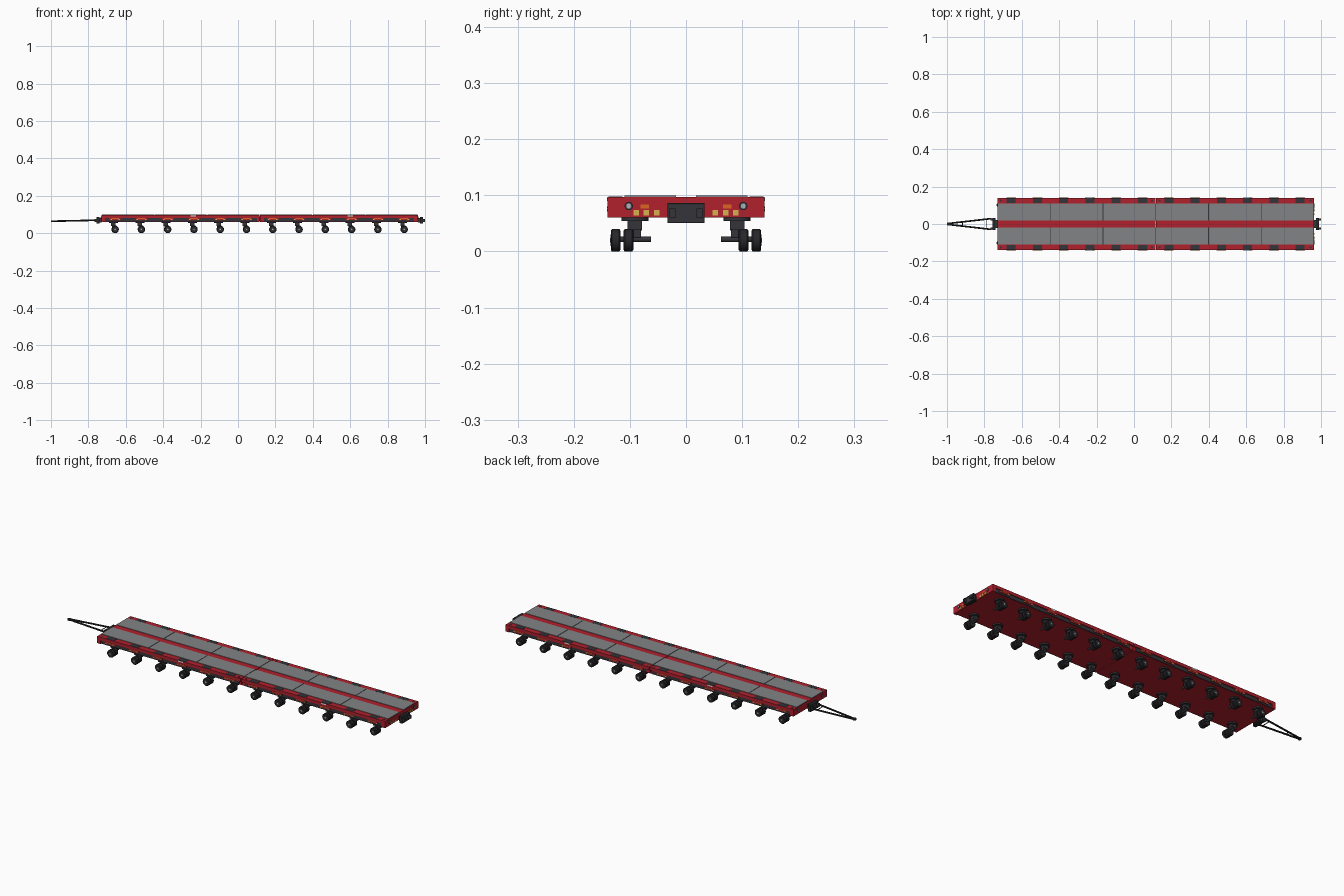
import bpy, bmesh, math
from mathutils import Vector, Matrix

if "Cube" in bpy.data.objects:
    bpy.data.objects.remove(bpy.data.objects["Cube"])


def material(name, r, g, b):
    m = bpy.data.materials.new(name)
    m.use_nodes = True
    m.diffuse_color = (r, g, b, 1)
    m.node_tree.nodes["Principled BSDF"].inputs["Base Color"].default_value = (r, g, b, 1)
    return m


RED = material("red paint", 0.44, 0.015, 0.027)
GREY = material("grey deck", 0.22, 0.23, 0.235)
DARK = material("dark steel", 0.035, 0.035, 0.041)
TYRE = material("black rubber", 0.02, 0.02, 0.023)
STEEL = material("light steel", 0.45, 0.45, 0.46)
YELLOW = material("yellow reflector", 0.68, 0.44, 0.08)
ORANGE = material("orange lamp", 0.72, 0.13, 0.015)
WHITE = material("white marking", 0.8, 0.8, 0.78)

# Overall layout
BACK, FRONT, JOINT = -0.73, 0.962, 0.116
HALF, TOP, BASE = 0.14, 0.097, 0.061
AXLES, PITCH, FIRST = 12, 0.1405, -0.657


def box(bm, x0, x1, y0, y1, z0, z1):
    size = Matrix.Diagonal((x1 - x0, y1 - y0, z1 - z0, 1))
    centre = Matrix.Translation(((x0 + x1) / 2, (y0 + y1) / 2, (z0 + z1) / 2))
    bmesh.ops.create_cube(bm, size=1, matrix=centre @ size)


def rod(bm, a, b, radius, radius2=None, sides=16):
    a, b = Vector(a), Vector(b)
    turn = (b - a).to_track_quat("Z", "Y").to_matrix().to_4x4()
    bmesh.ops.create_cone(bm, cap_ends=True, segments=sides, radius1=radius,
                          radius2=radius if radius2 is None else radius2,
                          depth=(b - a).length,
                          matrix=Matrix.Translation((a + b) / 2) @ turn)


def finish(name, bm, mat, mirror=False, count=1, smooth=False):
    mesh = bpy.data.meshes.new(name)
    bm.to_mesh(mesh)
    bm.free()
    mesh.materials.append(mat)
    ob = bpy.data.objects.new(name, mesh)
    bpy.context.collection.objects.link(ob)
    if smooth:
        bpy.ops.object.select_all(action="DESELECT")
        ob.select_set(True)
        bpy.context.view_layer.objects.active = ob
        bpy.ops.object.shade_smooth_by_angle(angle=math.radians(35))
    if mirror:
        mod = ob.modifiers.new("mirror", "MIRROR")
        mod.use_axis = (False, True, False)
    if count > 1:
        mod = ob.modifiers.new("repeat", "ARRAY")
        mod.count = count
        mod.use_relative_offset = False
        mod.use_constant_offset = True
        mod.constant_offset_displace = (PITCH, 0, 0)
    return ob


# Two platform modules: top slab, recessed underbody and full-height end beams
modules = [(BACK, JOINT - 0.002), (JOINT + 0.002, FRONT)]
bm = bmesh.new()
for x0, x1 in modules:
    box(bm, x0, x1, -HALF, HALF, 0.081, TOP)
    box(bm, x0, x1, -0.133, 0.133, BASE, 0.082)
for x0 in (BACK, FRONT - 0.02):
    box(bm, x0, x0 + 0.02, -HALF, HALF, BASE, TOP)
finish("platform_modules", bm, RED)

bm = bmesh.new()
for x0, x1 in modules:
    box(bm, x0 + 0.02, x1 - 0.012, 0.13, 0.136, 0.062, 0.081)
finish("side_webs", bm, DARK, mirror=True)

# Joint pins between the modules
bm = bmesh.new()
for y in (0.03, 0.09):
    box(bm, JOINT - 0.01, JOINT + 0.01, y - 0.008, y + 0.008, 0.065, 0.09)
finish("module_joints", bm, DARK, mirror=True)

# Grey deck plates, with dark seams showing between them
bm = bmesh.new()
panel = (FRONT - BACK) / 6
for i in range(6):
    x = BACK + i * panel
    box(bm, x + 0.002, x + panel - 0.002, 0.0175, 0.11, TOP, TOP + 0.0025)
finish("deck_plates", bm, GREY, mirror=True)
bm = bmesh.new()
for i in range(1, 6):
    x = BACK + i * panel
    box(bm, x - 0.002, x + 0.002, 0.0175, 0.11, TOP, TOP + 0.001)
finish("deck_seams", bm, DARK, mirror=True)

# Dark grip pads along the deck edges
bm = bmesh.new()
box(bm, FIRST - 0.024, FIRST + 0.024, 0.113, 0.1385, TOP, TOP + 0.001)
finish("edge_pads", bm, DARK, mirror=True, count=AXLES)

# Lashing points in the module corners
bm = bmesh.new()
for x0, x1 in modules:
    for x in (x0 + 0.018, x1 - 0.018):
        rod(bm, (x, 0.125, TOP), (x, 0.125, TOP + 0.001), 0.006)
finish("lashing_points", bm, DARK, mirror=True)

# Side marker boards, reflectors and lamps above each axle
bm = bmesh.new()
box(bm, FIRST - 0.03, FIRST + 0.03, 0.135, 0.139, 0.07, 0.082)
finish("marker_boards", bm, RED, mirror=True, count=AXLES)
bm = bmesh.new()
box(bm, FIRST - 0.02, FIRST + 0.02, 0.137, 0.1405, 0.077, 0.0805)
finish("marker_lamps", bm, ORANGE, mirror=True, count=AXLES)
bm = bmesh.new()
for dx in (-0.022, 0.022):
    box(bm, FIRST + dx - 0.004, FIRST + dx + 0.004, 0.137, 0.1405, 0.071, 0.0755)
finish("side_reflectors", bm, YELLOW, mirror=True, count=AXLES)
bm = bmesh.new()
for x in (-0.24, 0.6):
    box(bm, x - 0.015, x + 0.015, HALF - 0.001, HALF + 0.0005, 0.09, 0.096)
finish("white_side_plates", bm, WHITE, mirror=True)

# Lamps on the end beams
lamp_rims, lamp_lenses = bmesh.new(), bmesh.new()
for x, s in ((BACK, -1), (FRONT, 1)):
    rod(lamp_rims, (x, 0.102, 0.081), (x + s * 0.003, 0.102, 0.081), 0.0075)
    rod(lamp_lenses, (x, 0.102, 0.081), (x + s * 0.004, 0.102, 0.081), 0.0045)
finish("lamp_rims", lamp_rims, DARK, mirror=True)
finish("lamp_lenses", lamp_lenses, STEEL, mirror=True)
bm = bmesh.new()
for y in (0.052, 0.071, 0.089):
    box(bm, FRONT, FRONT + 0.002, y - 0.0048, y + 0.0048, 0.064, 0.074)
finish("end_reflectors", bm, YELLOW, mirror=True)
bm = bmesh.new()
box(bm, FRONT, FRONT + 0.002, 0.066, 0.081, 0.0765, 0.0835)
finish("end_lamps", bm, ORANGE, mirror=True)

# Couplers at both ends: mounting block, face plate and rim
block, rim = bmesh.new(), bmesh.new()
for x, s in ((BACK, -1), (FRONT, 1)):
    def span(a, b):
        return sorted((x + s * a, x + s * b))
    box(block, *span(0, 0.014), -0.022, 0.022, 0.056, 0.082)
    box(block, *span(0.012, 0.024), -0.032, 0.032, 0.052, 0.085)
    for y in (-0.024, 0.024):
        box(block, *span(0.024, 0.038), y - 0.005, y + 0.005, 0.06, 0.077)
    for z in (0.051, 0.084):
        box(rim, *span(0.010, 0.026), -0.033, 0.033, z, z + 0.002)
    for y in (-0.033, 0.031):
        box(rim, *span(0.010, 0.026), y, y + 0.002, 0.051, 0.086)
finish("couplers", block, DARK)
finish("coupler_rims", rim, TYRE)

# Towing frame: two converging bars, cross braces and a towing eye
bm = bmesh.new()
root, tip = Vector((-0.762, 0.029, 0.069)), Vector((-0.99, 0.003, 0.064))
rod(bm, root, tip, 0.0045, sides=8)
for t in (0.12, 0.68):
    p = root.lerp(tip, t)
    rod(bm, p, (p.x, 0, p.z), 0.002, sides=8)
finish("towing_frame", bm, TYRE, mirror=True, smooth=True)
bm = bmesh.new()
rod(bm, (-0.991, 0, 0.06), (-0.991, 0, 0.068), 0.009)
finish("towing_eye", bm, TYRE, smooth=True)

# Swivel legs: turntable, pillar, trailing arm and axle
bm = bmesh.new()
px = FIRST - 0.008
rod(bm, (px, 0.091, 0.054), (px, 0.091, 0.063), 0.024)
box(bm, px - 0.013, px + 0.011, 0.078, 0.104, 0.037, 0.056)
box(bm, px - 0.008, FIRST + 0.008, 0.08, 0.094, 0.025, 0.04)
rod(bm, (FIRST, 0.062, 0.0215), (FIRST, 0.132, 0.0215), 0.005)
finish("swivel_legs", bm, DARK, mirror=True, count=AXLES, smooth=True)

# Twin wheels with chamfered tyres and hubs
tyres, hubs = bmesh.new(), bmesh.new()
for y in (0.1025, 0.1255):
    rod(tyres, (FIRST, y - 0.0065, 0.02), (FIRST, y + 0.0065, 0.02), 0.02, sides=24)
    for s in (-1, 1):
        rod(tyres, (FIRST, y + s * 0.0065, 0.02), (FIRST, y + s * 0.0085, 0.02),
            0.02, 0.0175, sides=24)
        rod(hubs, (FIRST, y + s * 0.008, 0.02), (FIRST, y + s * 0.0092, 0.02), 0.01)
finish("tyres", tyres, TYRE, mirror=True, count=AXLES, smooth=True)
finish("wheel_hubs", hubs, DARK, mirror=True, count=AXLES, smooth=True)
bm = bmesh.new()
rod(bm, (FIRST, 0.134, 0.02), (FIRST, 0.1355, 0.02), 0.004, sides=8)
finish("hub_caps", bm, STEEL, mirror=True, count=AXLES)
